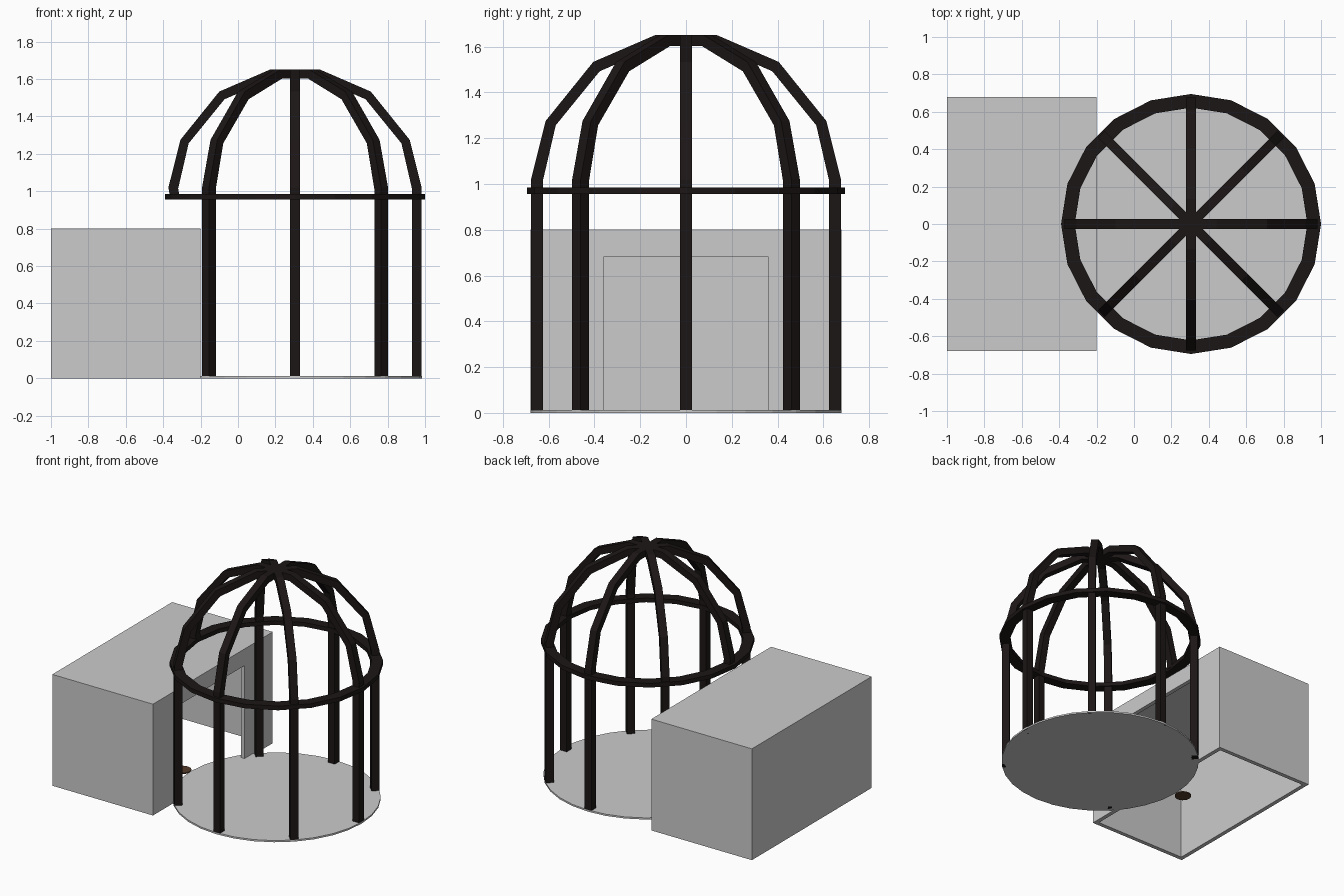
import bpy, bmesh, math
from mathutils import Matrix, Vector

if "Cube" in bpy.data.objects:
    bpy.data.objects.remove(bpy.data.objects["Cube"])

CX = 0.305      # centre of the round pavilion
W = 0.052       # beam width


def material(name, rgb):
    m = bpy.data.materials.new(name)
    m.diffuse_color = (*rgb, 1)
    m.use_nodes = True
    m.node_tree.nodes["Principled BSDF"].inputs["Base Color"].default_value = m.diffuse_color
    return m


dark_wood = material("dark_wood", (0.012, 0.008, 0.008))
brown = material("brown", (0.09, 0.045, 0.025))


def finish(name, bm, mat=None):
    bmesh.ops.recalc_face_normals(bm, faces=bm.faces)
    me = bpy.data.meshes.new(name)
    bm.to_mesh(me)
    bm.free()
    ob = bpy.data.objects.new(name, me)
    bpy.context.collection.objects.link(ob)
    if mat:
        me.materials.append(mat)
    return ob


def box(name, lo, hi):
    lo, hi = Vector(lo), Vector(hi)
    bm = bmesh.new()
    bmesh.ops.create_cube(bm, size=1, matrix=Matrix.Translation((lo + hi) / 2)
                          @ Matrix.Diagonal((*(hi - lo), 1)))
    return finish(name, bm)


def disc(name, x, r, h, n, mat=None):
    bm = bmesh.new()
    bmesh.ops.create_cone(bm, cap_ends=True, segments=n, radius1=r, radius2=r, depth=h,
                          matrix=Matrix.Translation((x, 0, h / 2)))
    return finish(name, bm, mat)


def arch(name, angle, outer, inner):
    # strip between two (radius, z) outlines, given the beam width
    bm = bmesh.new()
    sides = [[[bm.verts.new((r, s * W / 2, z)) for r, z in line] for line in (outer, inner)]
             for s in (-1, 1)]
    (a, b), (c, d) = sides
    for i in range(len(outer) - 1):
        for p, q in ((a, b), (c, d), (a, c), (b, d)):
            bm.faces.new((p[i], p[i + 1], q[i + 1], q[i]))
    for i in (0, -1):
        bm.faces.new((a[i], b[i], d[i], c[i]))
    bm.transform(Matrix.Translation((CX, 0, 0)) @ Matrix.Rotation(angle, 4, 'Z'))
    return finish(name, bm, dark_wood)


# Shed: hollow, open underneath, with a doorway facing the pavilion
shed = box("shed", (-1, -0.68, 0), (-0.2, 0.68, 0.8))
T = 0.03
cutters = [box("room_cutter", (-1 + T, -0.68 + T, -0.1), (-0.2 - T, 0.68 - T, 0.8 - T)),
           box("door_cutter", (-0.5, -0.36, -0.2), (-0.1, 0.36, 0.68))]
for c in cutters:
    c.hide_render = True
    mod = shed.modifiers.new(c.name, 'BOOLEAN')
    mod.operation = 'DIFFERENCE'
    mod.solver = 'EXACT'
    mod.object = c
bpy.context.view_layer.update()
baked = bpy.data.meshes.new_from_object(
    shed.evaluated_get(bpy.context.evaluated_depsgraph_get()))
shed.modifiers.clear()
shed.data = baked
for c in cutters:
    bpy.data.objects.remove(c)

# Round floor and the small brown disc inside the shed
disc("round_floor", CX, 0.68, 0.012, 32)
disc("small_disc", -0.44, 0.056, 0.008, 20, brown)

# Dome arches: posts and ribs in one; the post by the door is left out
half_out = [(0.677, 1.02), (0.613, 1.275), (0.405, 1.533), (0.135, 1.65)]
half_in = [(0.625, 1.014), (0.569, 1.256), (0.377, 1.492), (0.125, 1.602)]
for k in range(4):
    lines = []
    for half, r in ((half_out, 0.677), (half_in, 0.625)):
        left = [(-x, z) for x, z in reversed(half)]
        end = [(-r + 0.008, 0.97)] if k == 0 else [(-r, 0)]
        lines.append([(r, 0)] + half + left + end)
    arch(f"dome_arch_{k + 1}", k * math.pi / 4, *lines)

# Ring beam with 20 sides
bm = bmesh.new()
N = 20
loops = []
for r, z in ((0.695, 0.955), (0.695, 0.985), (0.622, 0.985), (0.622, 0.955)):
    loops.append([bm.verts.new((CX + r * math.cos(2 * math.pi * i / N),
                                r * math.sin(2 * math.pi * i / N), z)) for i in range(N)])
for j in range(4):
    p, q = loops[j], loops[(j + 1) % 4]
    for i in range(N):
        bm.faces.new((p[i], p[(i + 1) % N], q[(i + 1) % N], q[i]))
finish("ring_beam", bm, dark_wood)
